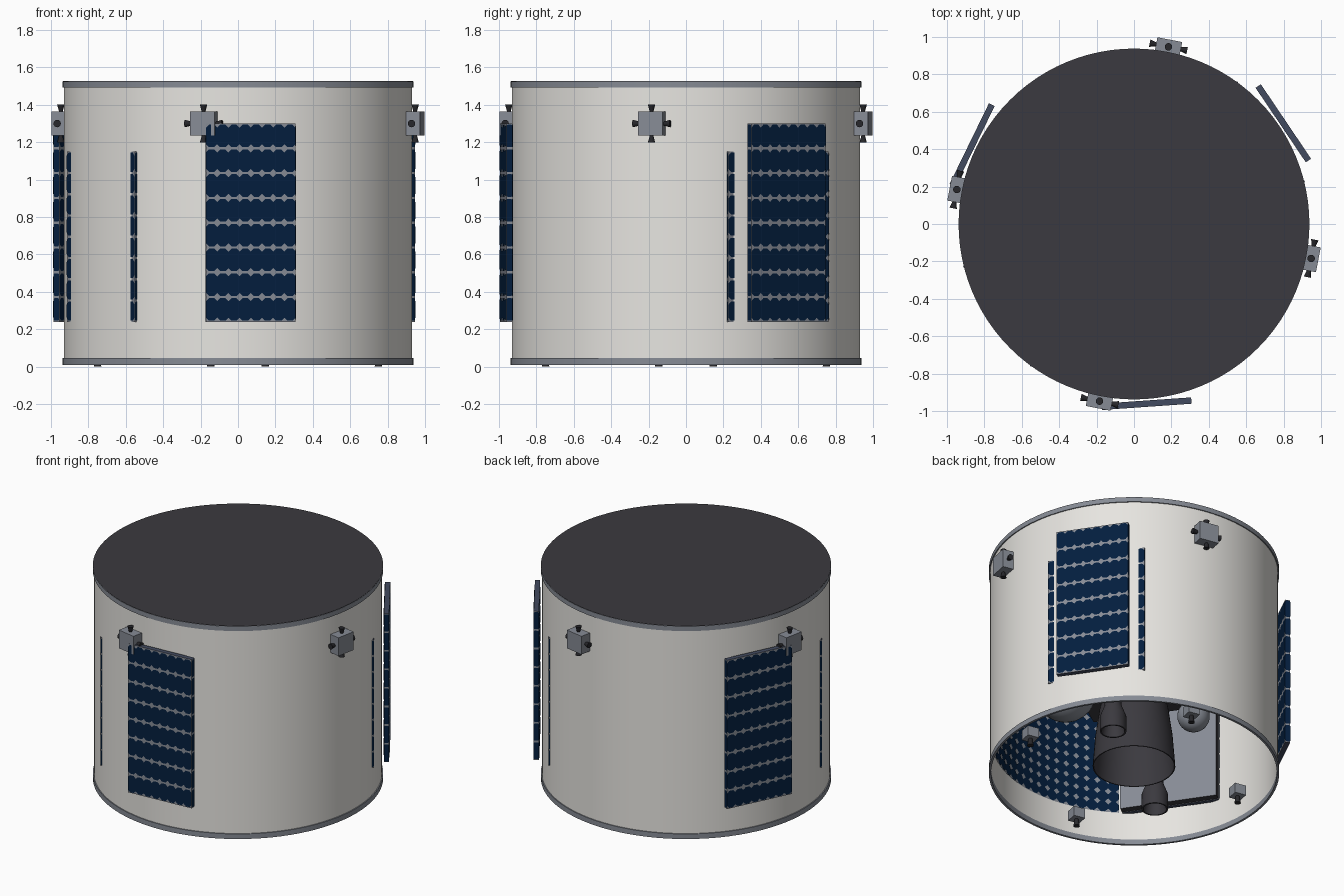
import bpy, bmesh, math
from mathutils import Matrix, Vector

cube = bpy.data.objects.get("Cube")
if cube:
    bpy.data.objects.remove(cube, do_unlink=True)


def material(name, *rgb):
    m = bpy.data.materials.new(name)
    m.use_nodes = True
    m.diffuse_color = (*rgb, 1)
    m.node_tree.nodes["Principled BSDF"].inputs["Base Color"].default_value = (*rgb, 1)
    return m


WHITE = material("warm white", .80, .785, .75)
GREY = material("metal grey", .24, .26, .30)
DARK = material("dark charcoal", .044, .042, .05)
BLACK = material("nozzle black", .02, .02, .024)
BLUE = material("solar blue", .001, .013, .048)
SLATE = material("slate edge", .055, .07, .115)


def spin_z(deg):
    return Matrix.Rotation(math.radians(deg), 4, 'Z')


def finish(name, bm, mats, smooth=False):
    mesh = bpy.data.meshes.new(name)
    bm.to_mesh(mesh)
    bm.free()
    for m in mats:
        mesh.materials.append(m)
    ob = bpy.data.objects.new(name, mesh)
    bpy.context.collection.objects.link(ob)
    if smooth:
        bpy.ops.object.select_all(action='DESELECT')
        ob.select_set(True)
        bpy.context.view_layer.objects.active = ob
        bpy.ops.object.shade_smooth_by_angle(angle=math.radians(35))
    return ob


def lathe(name, profile, mat, centre=(0, 0), segments=96, closed=False):
    """Revolve (radius, height) points around a vertical axis."""
    bm = bmesh.new()
    vs = [bm.verts.new((r, 0, z)) for r, z in profile]
    pairs = list(zip(vs, vs[1:])) + ([(vs[-1], vs[0])] if closed else [])
    edges = [bm.edges.new(p) for p in pairs]
    bmesh.ops.spin(bm, geom=vs + edges, axis=(0, 0, 1), cent=(0, 0, 0),
                   steps=segments, angle=math.tau)
    bmesh.ops.remove_doubles(bm, verts=bm.verts, dist=1e-5)
    bmesh.ops.recalc_face_normals(bm, faces=bm.faces)
    bm.transform(Matrix.Translation((*centre, 0)))
    return finish(name, bm, [mat], True)


def add_box(bm, centre, size):
    m = Matrix.Translation(centre) @ Matrix.Diagonal((*size, 1))
    bmesh.ops.create_cube(bm, size=1, matrix=m)


def add_cone(bm, start, direction, r1, r2, length):
    d = Vector(direction)
    m = (Matrix.Translation(Vector(start) + d * length / 2)
         @ d.to_track_quat('Z', 'Y').to_matrix().to_4x4())
    vs = bmesh.ops.create_cone(bm, cap_ends=True, segments=16, radius1=r1,
                               radius2=r2, depth=length, matrix=m)["verts"]
    for f in {f for v in vs for f in v.link_faces}:
        f.material_index = 1


def add_cells(bm, place, width, z0, z1, cols, rows, cut, gap, index):
    """Chamfered solar cells; place maps (across, height) to a point."""
    w, h = width / cols, (z1 - z0) / rows
    a, b = w / 2, h / 2 - gap / 2
    outline = [(a, cut - b), (a, b - cut), (a - cut, b), (cut - a, b),
               (-a, b - cut), (-a, cut - b), (cut - a, -b), (a - cut, -b)]
    for i in range(cols):
        for j in range(rows):
            u, z = (i + .5) * w - width / 2, z0 + (j + .5) * h
            f = bm.faces.new([bm.verts.new(place(u + p, z + q)) for p, q in outline])
            f.material_index = index


def plate(bm, face, thick, width, z0, z1):
    """Upright slab, slate on its edges and grey on its two broad faces."""
    add_box(bm, (face - thick / 2, 0, (z0 + z1) / 2), (thick, width, z1 - z0))
    bm.normal_update()
    for f in bm.faces:
        f.material_index = 0 if abs(f.normal.z) > .5 else 1


def flat_panel(name, az, face, thick, width, z0, z1, cols):
    """Solar panel with cells on both broad faces and on the upright edges."""
    bm = bmesh.new()
    plate(bm, face, thick, width, z0, z1)
    mid, side = face - thick / 2, width / 2 + .001
    add_cells(bm, lambda u, z: (face + .002, u, z), width, z0, z1, cols, 8, .016, .012, 2)
    add_cells(bm, lambda u, z: (face - thick - .002, -u, z), width, z0, z1, cols, 8, .016, .012, 2)
    add_cells(bm, lambda u, z: (mid - u, side, z), thick, z0, z1, 1, 8, .006, .012, 2)
    add_cells(bm, lambda u, z: (mid + u, -side, z), thick, z0, z1, 1, 8, .006, .012, 2)
    bm.transform(spin_z(az))
    finish(name, bm, [SLATE, GREY, BLUE])


# Open-bottomed drum with its lid and rim bands
lathe("drum_shell", [(.931, .02), (.931, 1.51), (.924, 1.51), (.924, .02)], WHITE, closed=True)
lathe("top_lid", [(0, 1.527), (.936, 1.527), (.936, 1.50), (0, 1.50)], DARK)
for name, lo, hi in (("bottom_band", .01, .046), ("top_band", 1.492, 1.525)):
    lathe(name, [(.923, lo), (.938, lo), (.938, hi), (.923, hi)], GREY, closed=True)

# Outer solar panels
for k in range(3):
    flat_panel(f"outer_solar_panel_{k + 1}", 34 + 120 * k, .98, .034, .48, .24, 1.30, 8)

# Wider panels whose edges just break through the wall, with backing slabs
for k in range(2):
    az = 34 + 180 * k
    flat_panel(f"inner_solar_panel_{k + 1}", az, .884, .03, .648, .24, 1.15, 10)
    bm = bmesh.new()
    add_box(bm, (.826, 0, .695), (.05, .645, .91))
    bm.normal_update()
    for f in bm.faces:
        f.material_index = 1 if abs(f.normal.x) > .5 else 0
    bm.transform(spin_z(az))
    finish(f"panel_backing_{k + 1}", bm, [DARK, GREY])

# Curved solar array lining part of the inner wall
ARC = math.radians(136)
MID = math.radians(304)
R = .918


def on_arc(radius):
    return lambda u, z: (radius * math.cos(MID + u / R), radius * math.sin(MID + u / R), z)


bm = bmesh.new()
back = on_arc(R)
columns = [[bm.verts.new(back((i / 60 - .5) * ARC * R, z)) for z in (.24, 1.15)] for i in range(61)]
for p, q in zip(columns, columns[1:]):
    bm.faces.new((p[0], p[1], q[1], q[0]))
add_cells(bm, on_arc(R - .005), ARC * R, .24, 1.15, 30, 12, .022, 0, 1)
bmesh.ops.reverse_faces(bm, faces=[f for f in bm.faces if f.material_index == 1])
finish("curved_solar_array", bm, [GREY, BLUE])

# Thruster blocks: four outside near the top, four inside at the bottom
for k in range(4):
    az = 79 + 90 * k
    bm = bmesh.new()
    add_box(bm, (.965, 0, 1.30), (.078, .135, .13))
    for d in ((0, 1, 0), (0, -1, 0), (0, 0, 1), (0, 0, -1)):
        start = Vector((.965, 0, 1.30)) + Vector(d) * .06
        add_cone(bm, start, d, .009, .02, .042)
    bm.transform(spin_z(az))
    finish(f"side_thruster_{k + 1}", bm, [GREY, BLACK])

    bm = bmesh.new()
    add_box(bm, (.765, 0, .085), (.08, .08, .07))
    add_cone(bm, (.765, 0, .055), (0, 0, -1), .012, .021, .055)
    bm.transform(spin_z(az))
    finish(f"lower_thruster_{k + 1}", bm, [GREY, BLACK])

# Main engine bell
lathe("main_engine_bell", [(.12, .78), (.185, .66), (.222, .48), (.25, .28), (.267, .06),
                           (.26, .06), (.242, .28), (.212, .48), (.17, .66), (0, .72)],
      DARK, segments=48)

# Equipment bay carried under the lid
bm = bmesh.new()
add_box(bm, (0, 0, 1.08), (.76, .76, .84))
bm.transform(spin_z(34))
finish("equipment_bay", bm, [DARK])

# Small engines and tanks on either side of the bell
for k in range(2):
    p = spin_z(35 + 180 * k) @ Vector((.52, 0, 0))
    lathe(f"small_engine_{k + 1}", [(0, .70), (.055, .70), (.055, .22), (.085, .14), (.085, .03),
                                    (.075, .03), (.045, .22), (0, .22)],
          DARK, (p.x, p.y), 32)
for name, az, radius, size, z in (("small_tank", 124, .40, .105, .37),
                                  ("large_tank", 304, .46, .20, .69)):
    p = spin_z(az) @ Vector((radius, 0, 0))
    ball = [(size * math.sin(math.pi * i / 16), z - size * math.cos(math.pi * i / 16))
            for i in range(17)]
    lathe(name, ball, GREY, (p.x, p.y), 32)
    lathe(name + "_mount", [(.045, z), (.045, .95)], DARK, (p.x, p.y), 24)
